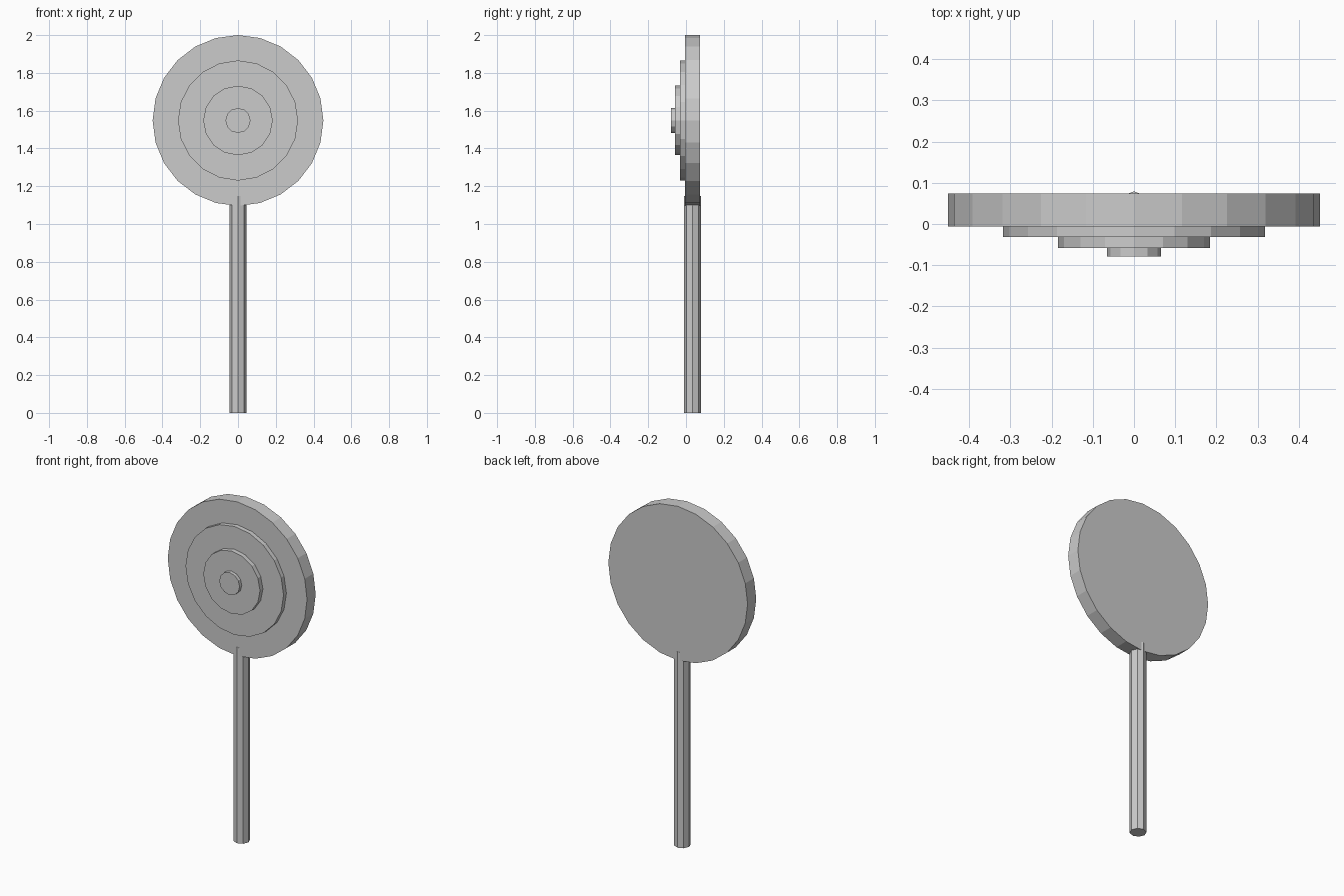
import bpy
from math import pi

cube = bpy.data.objects.get("Cube")
if cube:
    bpy.data.objects.remove(cube, do_unlink=True)

grey = bpy.data.materials.new("plain grey")
grey.use_nodes = True
colour = (0.6, 0.6, 0.6, 1)
grey.diffuse_color = colour
grey.node_tree.nodes["Principled BSDF"].inputs["Base Color"].default_value = colour

CENTRE_Z = 1.548
MID_Y = 0.0345


def prism(name, sides, radius, depth, location, tilt=0, turn=0):
    """Flat-sided cylinder with its scale and rotation applied."""
    bpy.ops.mesh.primitive_cylinder_add(vertices=sides, radius=radius, depth=depth,
                                        location=location, rotation=(tilt, 0, turn))
    part = bpy.context.object
    part.name = name
    part.data.materials.append(grey)
    bpy.ops.object.transform_apply(location=False, rotation=True, scale=True)
    return part


def disc(name, sides, radius, front, back):
    """Upright disc facing the front, between two depths."""
    return prism(name, sides, radius, back - front,
                 (0, (front + back) / 2, CENTRE_Z), tilt=pi / 2)


# Round head with three stepped discs on its front
disc("head", 24, 0.452, -0.0055, 0.0745)
disc("outer_step", 20, 0.318, -0.032, 0.0)
disc("middle_step", 16, 0.184, -0.0587, -0.025)
disc("centre_button", 12, 0.066, -0.0793, -0.05)

# Octagonal stick, slightly thicker than the head
STICK_TOP = 1.147
prism("stick", 8, 0.045, STICK_TOP, (0, MID_Y, STICK_TOP / 2))
